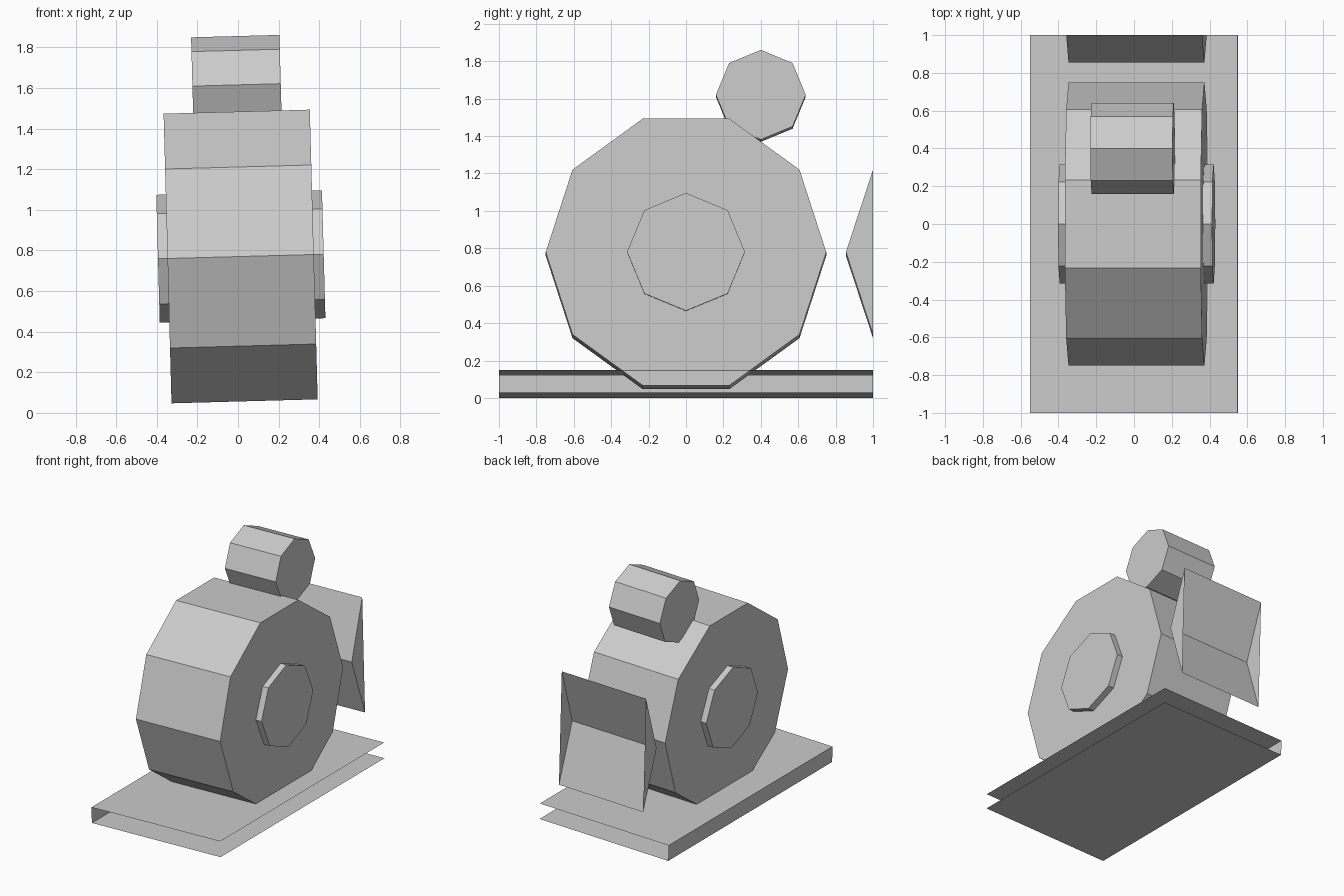
import bpy
from math import cos, sin, tau

if "Cube" in bpy.data.objects:
    bpy.data.objects.remove(bpy.data.objects["Cube"])

TILT = -0.0273  # whole model leans slightly about the y axis


def ring(sides, radius):
    """Regular polygon in the y-z plane, first corner on +y."""
    return [(radius * cos(tau * i / sides), radius * sin(tau * i / sides))
            for i in range(sides)]


def prism(name, profile, length, loc, open_edges=(), left=True, right=True):
    """Extrude a y-z profile along x; chosen walls and ends may stay open."""
    n, h = len(profile), length / 2
    verts = [(h, y, z) for y, z in profile] + [(-h, y, z) for y, z in profile]
    faces = [(i, i + n, (i + 1) % n + n, (i + 1) % n)
             for i in range(n) if i not in open_edges]
    if right:
        faces.append(tuple(range(n)))
    if left:
        faces.append(tuple(reversed(range(n, 2 * n))))
    mesh = bpy.data.meshes.new(name)
    mesh.from_pydata(verts, [], faces)
    obj = bpy.data.objects.new(name, mesh)
    bpy.context.collection.objects.link(obj)
    obj.location = loc
    obj.rotation_euler.y = TILT
    return obj


# Base: top and bottom plates joined only by the left wall
prism("base", [(-1, -0.06), (1, -0.06), (1, 0.06), (-1, 0.06)], 1.1,
      (0, 0, 0.075), open_edges=(1, 3), right=False)

# Ten-sided main drum
prism("drum", ring(10, 0.75), 0.72, (0.013, 0, 0.77))

# Eight-sided hub showing at both ends of the drum
prism("hub", ring(8, 0.315), 0.816, (0.014, 0, 0.77))

# Small eight-sided roller on top
prism("top_roller", ring(8, 0.24), 0.435, (-0.007, 0.4, 1.615))

# Wedge guard behind the drum, open at the back
prism("rear_guard", [(0.145, -0.441), (0.145, 0.441), (0, 0)], 0.72,
      (0.013, 0.855, 0.77), open_edges=(0,))
